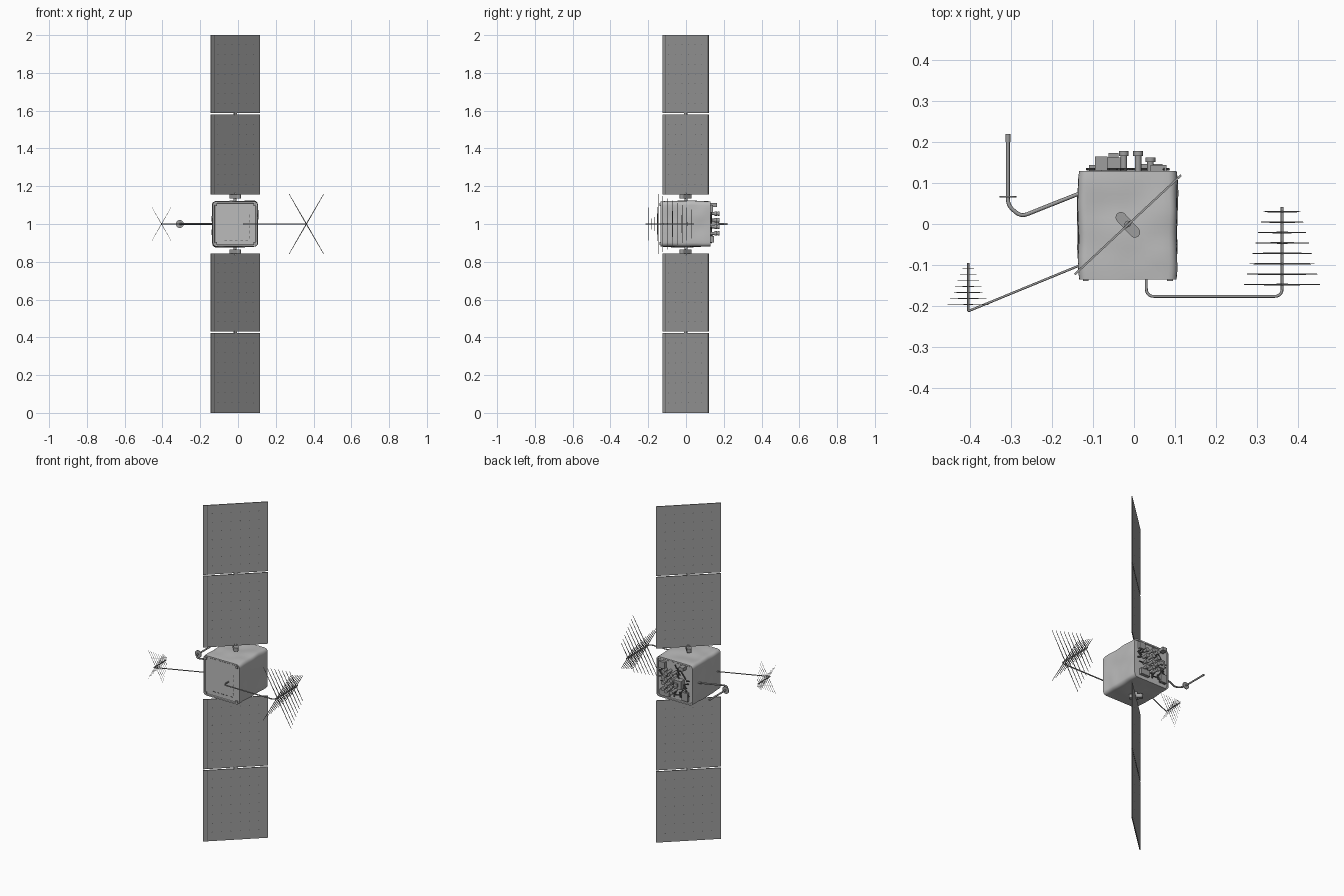
import bpy, bmesh, math, random
from mathutils import Vector, Matrix, noise

random.seed(4)
cube = bpy.data.objects.get("Cube")
if cube:
    bpy.data.objects.remove(cube)


def material(name, v):
    m = bpy.data.materials.new(name)
    m.use_nodes = True
    m.diffuse_color = (v, v, v, 1)
    m.node_tree.nodes["Principled BSDF"].inputs["Base Color"].default_value = (v, v, v, 1)
    return m


BLANKET = material("light grey blanket", 0.5)
PANEL = material("grey solar cells", 0.34)
METAL = material("mid grey metal", 0.34)
DARK = material("dark grey seams", 0.1)

CX = -0.015          # spacecraft axis
MID = 1.0            # height of the booms
TURN = Matrix.Translation((CX, -0.002, 0)) @ Matrix.Rotation(math.radians(43), 4, 'Z')


def finish(bm, name, mat, smooth=False):
    bmesh.ops.recalc_face_normals(bm, faces=bm.faces)
    me = bpy.data.meshes.new(name)
    bm.to_mesh(me)
    bm.free()
    me.materials.append(mat)
    ob = bpy.data.objects.new(name, me)
    bpy.context.collection.objects.link(ob)
    if smooth:
        bpy.ops.object.select_all(action='DESELECT')
        ob.select_set(True)
        bpy.context.view_layer.objects.active = ob
        bpy.ops.object.shade_smooth_by_angle(angle=math.radians(40))
    return ob


def box(bm, c, s, m=Matrix()):
    bmesh.ops.create_cube(bm, size=1, matrix=m @ Matrix.Translation(c) @ Matrix.Diagonal((*s, 1)))


def rod(bm, a, b, r, r2=None, sides=8):
    a, b = Vector(a), Vector(b)
    d = b - a
    m = Matrix.Translation((a + b) / 2) @ d.to_track_quat('Z', 'Y').to_matrix().to_4x4()
    bmesh.ops.create_cone(bm, cap_ends=True, segments=sides, radius1=r,
                          radius2=r if r2 is None else r2, depth=d.length, matrix=m)


def tube(name, pts, r, bend=0.02):
    """Round boom through the points, with softened bends."""
    path = [Vector((*pts[0], MID))]
    for p, q, s in zip(pts, pts[1:], pts[2:]):
        p, q, s = (Vector((*v, MID)) for v in (p, q, s))
        a, b = q + (p - q).normalized() * bend, q + (s - q).normalized() * bend
        path += [a.lerp(q, t / 5).lerp(q.lerp(b, t / 5), t / 5) for t in range(6)]
    path.append(Vector((*pts[-1], MID)))
    cu = bpy.data.curves.new(name, 'CURVE')
    cu.dimensions = '3D'
    cu.bevel_depth = r
    cu.bevel_resolution = 2
    cu.use_fill_caps = True
    sp = cu.splines.new('POLY')
    sp.points.add(len(path) - 1)
    for pt, v in zip(sp.points, path):
        pt.co = (*v, 1)
    cu.materials.append(METAL)
    bpy.context.collection.objects.link(bpy.data.objects.new(name, cu))


# Body: rounded square rings along y, crumpled like foil between the ends
HALF, RAD, Y0, Y1 = 0.119, 0.02, -0.135, 0.13


def outline():
    pts = []
    for k in range(4):
        rot = Matrix.Rotation(k * math.pi / 2, 2)
        for i in range(5):
            a = i * math.pi / 8
            pts.append(rot @ Vector((HALF - RAD + RAD * math.cos(a), HALF - RAD + RAD * math.sin(a))))
        for i in range(1, 12):
            pts.append(rot @ Vector(((HALF - RAD) * (1 - i / 6), HALF)))
    return pts


bm = bmesh.new()
rings = []
STEPS = 14
for j in range(STEPS + 1):
    t = j / STEPS
    y = Y0 + (Y1 - Y0) * t
    ring = []
    for p in outline():
        w = noise.noise(Vector((p.x * 14, y * 14, p.y * 14)))
        q = p * (1 + math.sin(math.pi * t) ** 0.5 * (0.02 + 0.05 * w))
        ring.append(bm.verts.new((CX + q.x, y, MID + q.y)))
    rings.append(ring)
n = len(rings[0])
for a, b in zip(rings, rings[1:]):
    for i in range(n):
        bm.faces.new((a[i], a[(i + 1) % n], b[(i + 1) % n], b[i]))
caps = [bm.faces.new(rings[0]), bm.faces.new(rings[-1])]
bmesh.ops.recalc_face_normals(bm, faces=bm.faces)
for cap in caps:
    bmesh.ops.inset_region(bm, faces=[cap], thickness=0.008, depth=0.0)
    bmesh.ops.inset_region(bm, faces=[cap], thickness=0.003, depth=-0.004)
finish(bm, "body", BLANKET, True)

# Corner clips and seams on the front
bm = bmesh.new()
for sx in (-1, 1):
    for sz in (-1, 1):
        box(bm, (CX + sx * 0.103, Y0 - 0.001, MID + sz * 0.103), (0.014, 0.006, 0.014))
finish(bm, "front_corner_clips", METAL)
bm = bmesh.new()
for i in range(5):
    box(bm, (CX + 0.075, Y0 + 0.004, MID - 0.07 + i * 0.028), (0.003, 0.003, 0.014))
    box(bm, (CX - 0.05 + i * 0.028, Y0 + 0.004, MID - 0.085), (0.014, 0.003, 0.003))
finish(bm, "front_seams", DARK)

# Rear equipment: boxes, thrusters and pipes
bm = bmesh.new()
box(bm, (-0.055, 0.146, 1.0), (0.05, 0.034, 0.05))
box(bm, (-0.05, 0.168, 1.0), (0.024, 0.012, 0.02))
box(bm, (-0.08, 0.148, 1.1), (0.03, 0.034, 0.02))
box(bm, (0.04, 0.138, 0.92), (0.06, 0.018, 0.035))
box(bm, (-0.09, 0.136, 0.93), (0.04, 0.016, 0.05))
box(bm, (0.06, 0.136, 1.08), (0.04, 0.016, 0.04))
finish(bm, "rear_boxes", METAL)
bm = bmesh.new()
for x, top in ((-0.025, 0.178), (0.01, 0.178), (0.04, 0.163)):
    for z in (0.95, 0.985, 1.02, 1.055):
        rod(bm, (x, 0.124, z), (x, top - 0.012, z), 0.008, sides=12)
        rod(bm, (x, top - 0.012, z), (x, top, z), 0.012, sides=12)
finish(bm, "rear_thrusters", METAL, True)
bm = bmesh.new()
for i in range(36):
    x, z = CX + random.uniform(-0.09, 0.09), MID + random.uniform(-0.09, 0.09)
    dx, dz = random.uniform(-0.04, 0.04), random.uniform(-0.04, 0.04)
    end = (min(max(x + dx, CX - 0.1), CX + 0.1), 0.134, min(max(z + dz, MID - 0.1), MID + 0.1))
    rod(bm, (x, 0.134, z), end, 0.0035, sides=6)
finish(bm, "rear_pipes", DARK, True)

# Solar wings: two panels above and two below, with cell corner marks
LONG = 0.356
panels, marks, hinges = bmesh.new(), bmesh.new(), bmesh.new()
for z0, z1 in ((0.0, 0.423), (0.43, 0.845), (1.155, 1.58), (1.587, 2.0)):
    box(panels, (0, 0, (z0 + z1) / 2), (LONG, 0.005, z1 - z0), TURN)
    for side in (-1, 1):
        box(marks, (-0.155, side * 0.0026, (z0 + z1) / 2), (0.002, 0.001, z1 - z0), TURN)
        for i in range(1, 7):
            for j in range(1, 8):
                u, z = LONG * (i / 7 - 0.5), z0 + (z1 - z0) * j / 8
                bmesh.ops.create_circle(marks, cap_ends=True, segments=4, radius=0.003,
                                        matrix=TURN @ Matrix.Translation((u, side * 0.0029, z))
                                        @ Matrix.Rotation(math.pi / 2, 4, 'X'))
for z in (0.4265, 1.5835):
    box(hinges, (0, 0, z), (0.02, 0.008, 0.014), TURN)
finish(panels, "solar_panels", PANEL)
finish(marks, "solar_cell_marks", DARK)

# Wing drives: a rounded crosswise bracket and shaft at each end of the body
for s in (-1, 1):
    z = MID + s * 0.146
    rod(hinges, (CX, 0, MID + s * 0.11), (CX, 0, MID + s * 0.165), 0.008, sides=16)
    box(hinges, (0, 0, z), (0.026, 0.05, 0.022), TURN)
    for e in (-1, 1):
        c = TURN @ Vector((0, e * 0.025, z))
        rod(hinges, c - Vector((0, 0, 0.011)), c + Vector((0, 0, 0.011)), 0.013, sides=16)
finish(hinges, "wing_drives", METAL, True)


# Antennas: booms carrying crossed rods that shrink along the axis
def crossed_rods(name, x, y0, y1, count, long, short, r):
    bm = bmesh.new()
    for i in range(count):
        t = i / (count - 1)
        size = long + (short - long) * t
        for ang in (60, 120, 240, 300):
            a = math.radians(ang)
            y = y0 + (y1 - y0) * t
            rod(bm, (x, y, MID), (x + size * math.cos(a), y, MID + size * math.sin(a)), r, r * 0.5, 6)
    finish(bm, name, METAL, True)


tube("large_antenna_boom", [(0.03, -0.13), (0.03, -0.177), (0.362, -0.177), (0.362, 0.042)], 0.0035)
crossed_rods("large_antenna_rods", 0.362, -0.148, 0.03, 8, 0.184, 0.088, 0.0025)
tube("small_antenna_boom", [(-0.13, -0.1), (-0.405, -0.213), (-0.405, -0.095)], 0.0028, 0.003)
crossed_rods("small_antenna_rods", -0.405, -0.197, -0.108, 7, 0.1, 0.028, 0.0012)

# Sensor boom with a disc
tube("sensor_boom", [(-0.13, 0.076), (-0.276, 0.018), (-0.308, 0.045), (-0.308, 0.22)], 0.0048, 0.016)
bm = bmesh.new()
rod(bm, (-0.308, 0.065, MID), (-0.308, 0.069, MID), 0.021, sides=20)
rod(bm, (-0.308, 0.2, MID), (-0.308, 0.22, MID), 0.0058, sides=12)
finish(bm, "sensor_disc", METAL, True)
